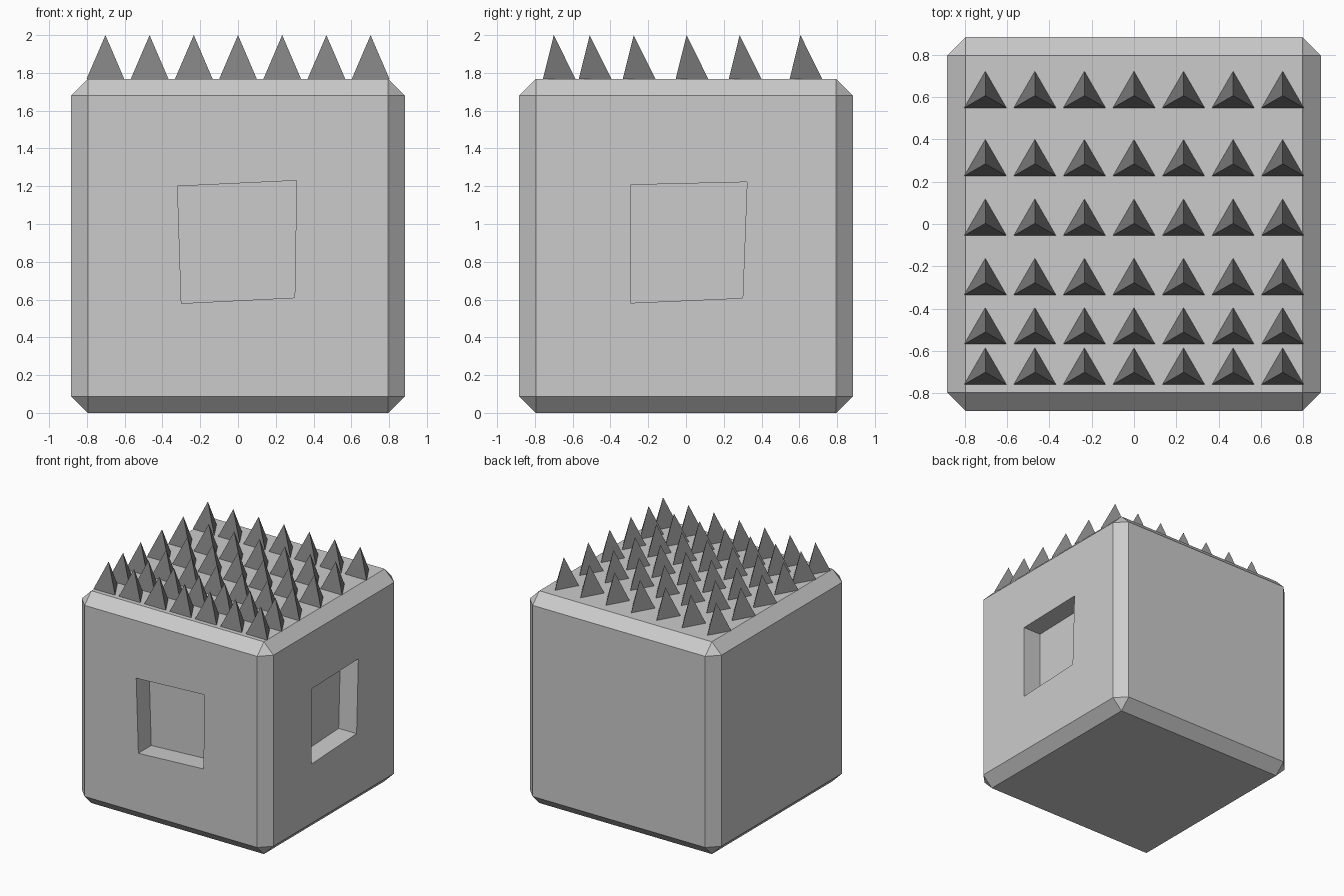
import bpy, bmesh, math

if "Cube" in bpy.data.objects:
    bpy.data.objects.remove(bpy.data.objects["Cube"])

HALF, TOP, CHAMFER = 0.883, 1.768, 0.088


def make_object(name, bm):
    bmesh.ops.recalc_face_normals(bm, faces=bm.faces)
    mesh = bpy.data.meshes.new(name)
    bm.to_mesh(mesh)
    bm.free()
    obj = bpy.data.objects.new(name, mesh)
    bpy.context.collection.objects.link(obj)
    return obj


# Chamfered block
bm = bmesh.new()
bmesh.ops.create_cube(bm, size=1)
for v in bm.verts:
    v.co = (v.co.x * 2 * HALF, v.co.y * 2 * HALF, (v.co.z + 0.5) * TOP)
bmesh.ops.bevel(bm, geom=bm.edges[:], offset=CHAMFER, segments=1,
                profile=0.5, affect='EDGES')
body = make_object("block_body", bm)


# Slightly skewed square recesses in the front and right faces
def recess(name, corners, depth, angle):
    bm = bmesh.new()
    rings = [[bm.verts.new((x, y, z)) for x, z in corners]
             for y in (-HALF - 0.2, -HALF + depth)]
    for ring in rings:
        bm.faces.new(ring)
    for i in range(4):
        j = (i + 1) % 4
        bm.faces.new((rings[0][i], rings[0][j], rings[1][j], rings[1][i]))
    cutter = make_object(name, bm)
    cutter.rotation_euler.z = angle
    cutter.hide_render = True
    cutter.display_type = 'WIRE'
    mod = body.modifiers.new(name, 'BOOLEAN')
    mod.operation, mod.solver, mod.object = 'DIFFERENCE', 'EXACT', cutter


recess("front_recess_cutter",
       [(-0.32, 1.20), (0.31, 1.23), (0.30, 0.61), (-0.30, 0.58)], 0.17, 0)
recess("right_recess_cutter",
       [(-0.295, 1.207), (0.323, 1.222), (0.30, 0.608), (-0.295, 0.582)],
       0.165, math.pi / 2)

# Rows of three-sided spikes on the top, pointing a corner to the back
bm = bmesh.new()
R = 0.115
for y in (-0.70, -0.51, -0.277, 0.003, 0.284, 0.606):
    for i in range(-3, 4):
        x = 0.234 * i
        base = [bm.verts.new((x + R * math.cos(a), y + R * math.sin(a), TOP))
                for a in (math.radians(90 + 120 * k) for k in range(3))]
        tip = bm.verts.new((x, y, 2.0))
        bm.faces.new(base[::-1])
        for k in range(3):
            bm.faces.new((base[k], base[(k + 1) % 3], tip))
spikes = make_object("top_spikes", bm)
dark = bpy.data.materials.new("dark_grey")
dark.diffuse_color = (0.22, 0.22, 0.22, 1)
dark.use_nodes = True
dark.node_tree.nodes["Principled BSDF"].inputs["Base Color"].default_value = dark.diffuse_color
spikes.data.materials.append(dark)
